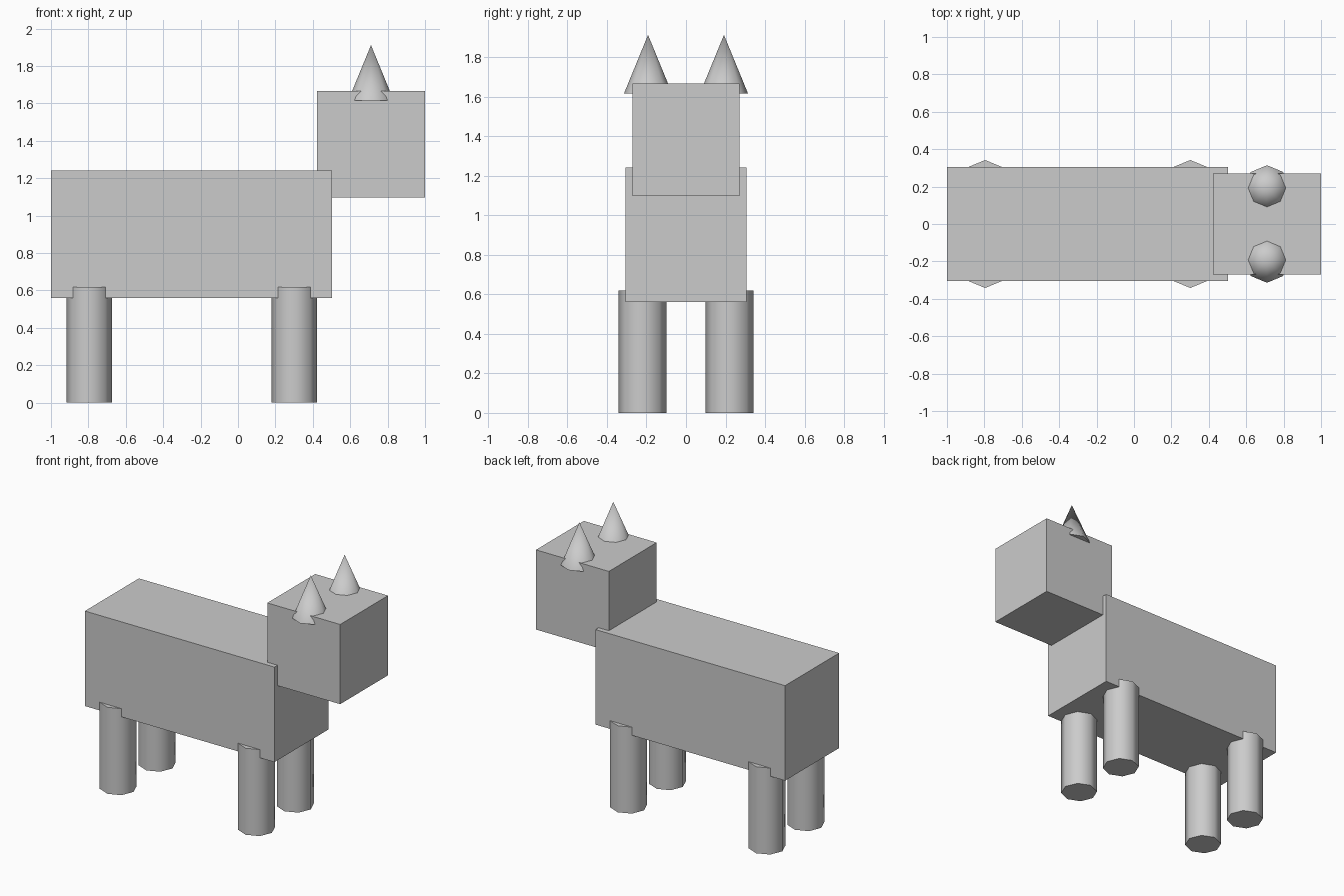
import bpy
from math import radians

if "Cube" in bpy.data.objects:
    bpy.data.objects.remove(bpy.data.objects["Cube"])


def box(name, lo, hi):
    centre = [(a + b) / 2 for a, b in zip(lo, hi)]
    bpy.ops.mesh.primitive_cube_add(size=1, location=centre)
    ob = bpy.context.object
    ob.name = name
    ob.scale = [b - a for a, b in zip(lo, hi)]
    bpy.ops.object.transform_apply(location=False, rotation=False, scale=True)


def round_part(name, x, y, z0, z1, r_bottom, r_top):
    # eight-sided post or spike, smooth sides with a sharp rim
    bpy.ops.mesh.primitive_cone_add(vertices=8, radius1=r_bottom, radius2=r_top,
                                    depth=z1 - z0, location=(x, y, (z0 + z1) / 2))
    bpy.context.object.name = name
    bpy.ops.object.shade_smooth_by_angle(angle=radians(60))


# Torso and head
box("body", (-1, -0.306, 0.561), (0.503, 0.306, 1.242))
box("head", (0.422, -0.271, 1.096), (1, 0.271, 1.667))

# Legs and horns, one pair of each per side
for side, s in (("right", -1), ("left", 1)):
    round_part(f"front_leg_{side}", 0.301, s * 0.22, 0, 0.62, 0.122, 0.122)
    round_part(f"back_leg_{side}", -0.796, s * 0.22, 0, 0.62, 0.122, 0.122)
    round_part(f"horn_{side}", 0.711, s * 0.192, 1.615, 1.912, 0.122, 0)
